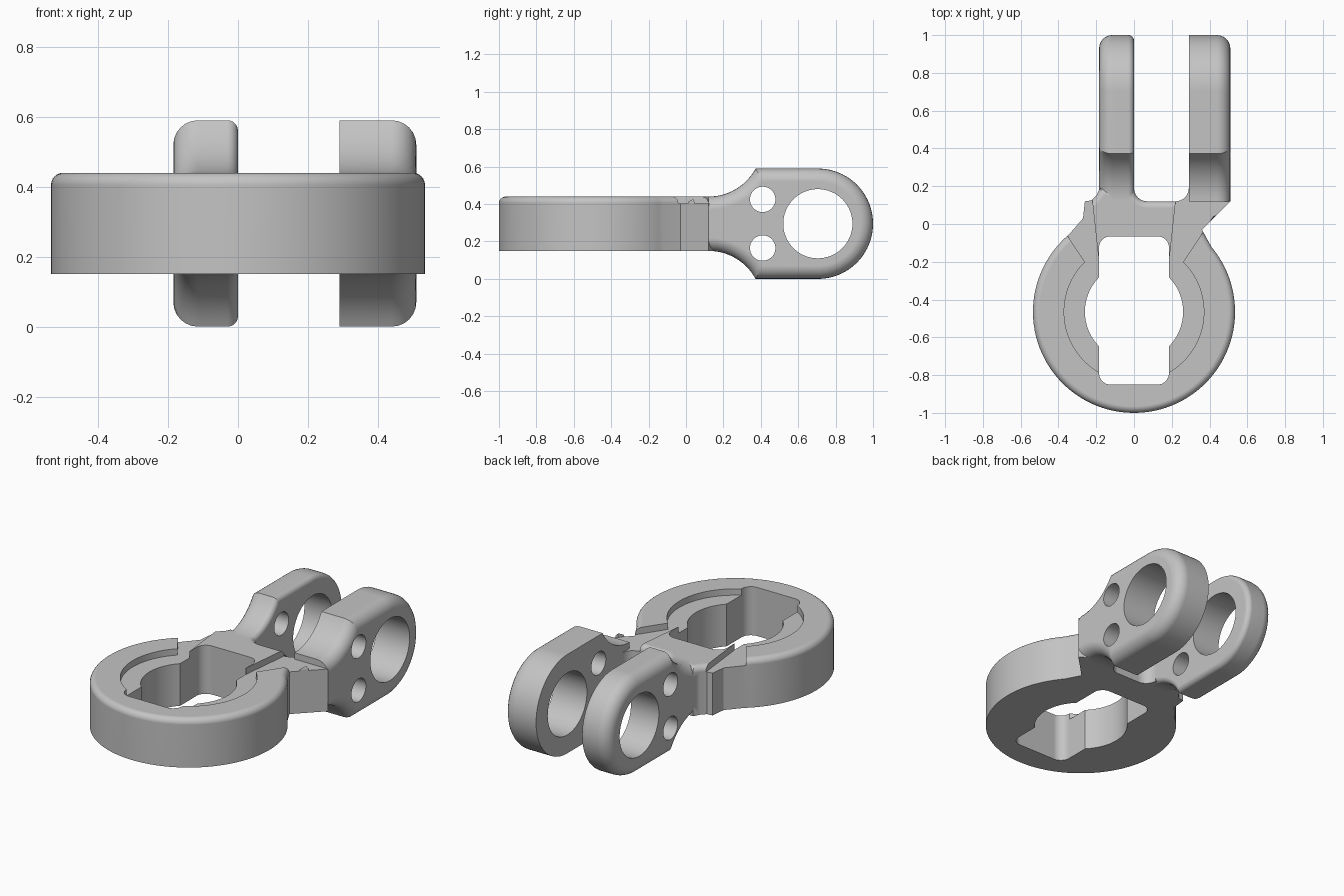
import bpy, bmesh, math
from mathutils import Vector

if "Cube" in bpy.data.objects:
    bpy.data.objects.remove(bpy.data.objects["Cube"])

grey = bpy.data.materials.new("grey metal")
grey.diffuse_color = (0.55, 0.55, 0.55, 1)
grey.use_nodes = True
grey.node_tree.nodes["Principled BSDF"].inputs["Base Color"].default_value = grey.diffuse_color


def arc(cx, cy, r, a0, a1, n):
    """Points on an arc, angles in degrees, both ends included."""
    return [(cx + r * math.cos(math.radians(a0 + (a1 - a0) * i / n)),
             cy + r * math.sin(math.radians(a0 + (a1 - a0) * i / n))) for i in range(n + 1)]


def circle(cx, cy, r, n=64):
    return arc(cx, cy, r, 0, 360, n)[:-1]


def inset(pts, d):
    """Mitred inward offset of a counter-clockwise outline."""
    out = []
    for i, p in enumerate(pts):
        p = Vector(p)
        e0 = (p - Vector(pts[i - 1])).normalized()
        e1 = (Vector(pts[(i + 1) % len(pts)]) - p).normalized()
        n0, n1 = Vector((-e0.y, e0.x)), Vector((-e1.y, e1.x))
        out.append(p + (n0 + n1) / max(0.3, 1 + n0.dot(n1)) * d)
    return out


def loft(name, layers, axis="z"):
    """Solid through a list of (outline, height) layers."""
    bm = bmesh.new()
    rings = [[bm.verts.new((u, v, h) if axis == "z" else (h, u, v)) for u, v in pts]
             for pts, h in layers]
    n = len(rings[0])
    for a, b in zip(rings, rings[1:]):
        for i in range(n):
            j = (i + 1) % n
            bm.faces.new((a[i], a[j], b[j], b[i]))
    bm.faces.new(rings[0][::-1])
    bm.faces.new(rings[-1])
    me = bpy.data.meshes.new(name)
    bm.to_mesh(me)
    bm.free()
    me.materials.append(grey)
    ob = bpy.data.objects.new(name, me)
    bpy.context.collection.objects.link(ob)
    return ob


def prism(name, outline, lo, hi, axis="z"):
    return loft(name, [(outline, lo), (outline, hi)], axis)


def rounded(lo, hi, r_lo, r_hi, n=6):
    """List of (inset, height) with rounded lower and upper edges."""
    steps = [math.pi / 2 * i / n for i in range(n + 1)]
    low = [(r_lo * (1 - math.sin(t)), lo + r_lo * (1 - math.cos(t))) for t in steps] if r_lo else [(0, lo)]
    high = [(r_hi * (1 - math.cos(t)), hi - r_hi * (1 - math.sin(t))) for t in steps]
    return low + high


def combine(ob, others, operation):
    """Apply booleans and remove the helper objects."""
    bpy.context.view_layer.objects.active = ob
    for c in others:
        m = ob.modifiers.new("combine", "BOOLEAN")
        m.operation, m.solver, m.object = operation, "EXACT", c
        bpy.ops.object.modifier_apply(modifier=m.name)
        bpy.data.objects.remove(c)


# Ring with neck
CY = -0.465
body = arc(0, CY, 0.535, 130, 400, 80)
body += [(0.36, -0.03), (0.51, 0.12), (0.46, 0.15), (0.33, 0.16)]
body += arc(0.22, 0.19, 0.07, 0, -90, 8)
body += arc(0.07, 0.19, 0.07, 270, 180, 8)
body += [(-0.06, 0.18), (-0.18, 0.19), (-0.197, 0.155), (-0.225, 0.125), (-0.26, 0.12), (-0.27, 0.03)]
ring = loft("ring_and_fork", [(inset(body, d), h) for d, h in rounded(0.15, 0.44, 0, 0.035)])

# Keyed opening: round hole plus rounded slot
slot = []
for sx, sy, a in ((1, -0.79, -90), (1, -0.125, 0), (-1, -0.125, 90), (-1, -0.79, 180)):
    slot += arc(sx * 0.125, sy, 0.06, a, a + 90, 8)
cuts = [prism("hole_cutter", circle(0, CY, 0.26), 0, 1), prism("slot_cutter", slot, 0, 1)]

# Shallow recess on both sides, running out past the neck
recess = arc(0, CY, 0.37, -60, 45.5, 32)
recess += [(0.42, 0.04), (0.6, 0.1), (0.6, 0.3), (0.24, 0.3), (0.187, -0.19), (0.17, -0.2), (0.17, -0.78)]
for s in (1, -1):
    pts = recess if s > 0 else [(-x, y) for x, y in recess][::-1]
    cuts.append(prism("recess_cutter", pts, 0.402, 0.6))
combine(ring, cuts, "DIFFERENCE")

# Fork arms: side profile in y and z
CZ = 0.295


def arm_profile(d):
    """Eye-shaped outline with concave roots, moved inward by d."""
    end = math.degrees(math.acos((0.137 + d) / (0.287 + d)))
    upper = arc(0.705, CZ, 0.295 - d, 0, 90, 24) + arc(0.12, 0.727, 0.287 + d, end - 90, -90, 14)
    return upper + [(y, 2 * CZ - z) for y, z in upper[::-1]][:-1]


arms = []
for name, lo, hi, r_lo, r_hi in (("left_arm", -0.185, 0.0, 0.07, 0.03),
                                 ("right_arm", 0.29, 0.51, 0, 0.07)):
    arm = loft(name, [(arm_profile(d), h) for d, h in rounded(lo, hi, r_lo, r_hi)], "x")
    holes = [(0.705, CZ, 0.185), (0.41, 0.425, 0.068), (0.41, 0.165, 0.068)]
    combine(arm, [prism("pin_cutter", circle(*h), lo - 0.1, hi + 0.1, "x") for h in holes], "DIFFERENCE")
    arms.append(arm)
combine(ring, arms, "UNION")

# Smooth shading with crisp edges
bpy.ops.object.select_all(action="DESELECT")
ring.select_set(True)
bpy.ops.object.shade_smooth_by_angle(angle=math.radians(30))
ring.modifiers.new("weighted", "WEIGHTED_NORMAL").keep_sharp = True
